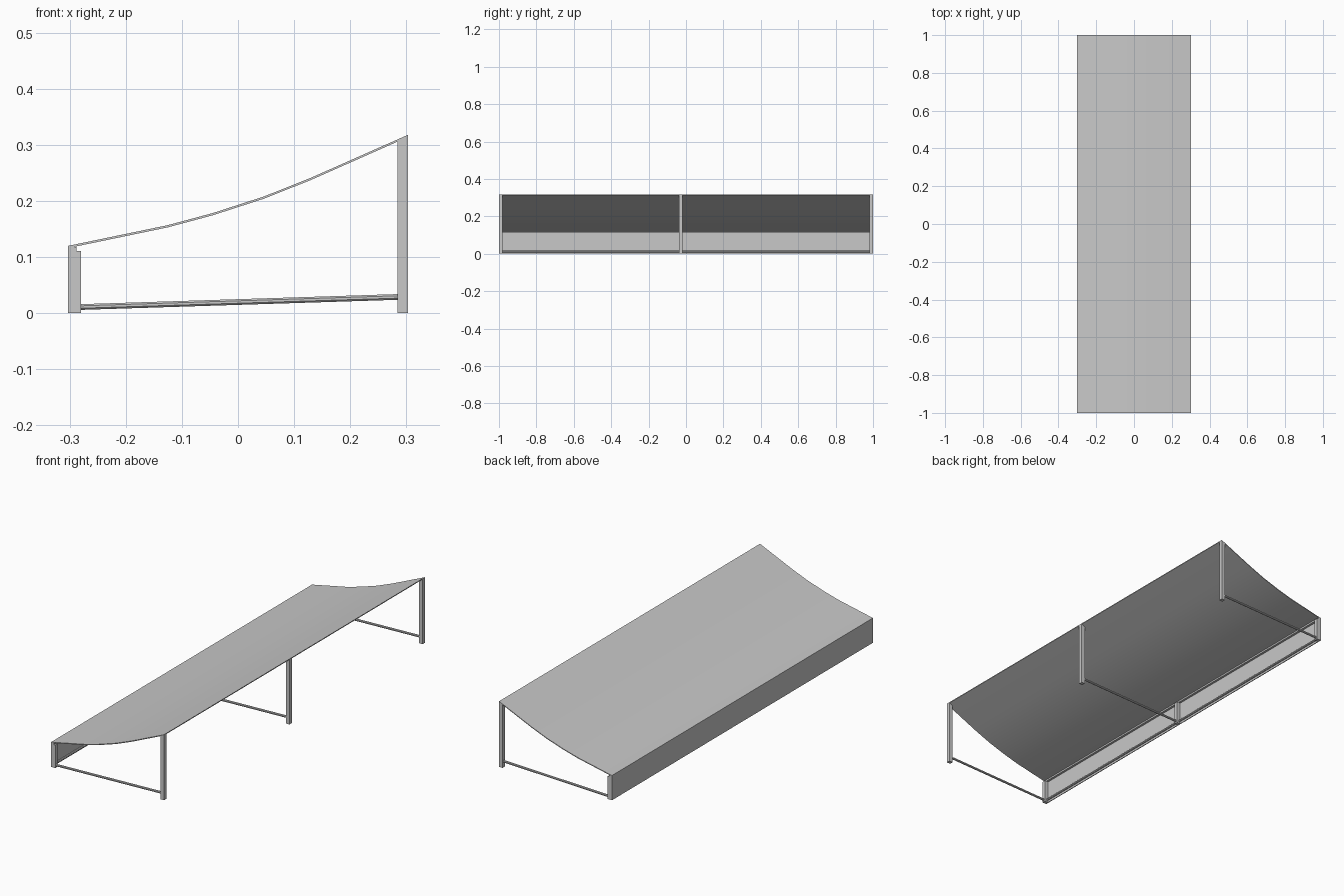
import bpy, bmesh, math
from mathutils import Vector

cube = bpy.data.objects.get("Cube")
if cube:
    bpy.data.objects.remove(cube, do_unlink=True)

grey = bpy.data.materials.new("light_grey")
grey.use_nodes = True
colour = (0.58, 0.58, 0.58, 1)
grey.diffuse_color = colour
grey.node_tree.nodes["Principled BSDF"].inputs["Base Color"].default_value = colour


def finish(name, bm):
    bmesh.ops.recalc_face_normals(bm, faces=bm.faces)
    mesh = bpy.data.meshes.new(name)
    bm.to_mesh(mesh)
    bm.free()
    mesh.materials.append(grey)
    obj = bpy.data.objects.new(name, mesh)
    bpy.context.collection.objects.link(obj)
    return obj


def prism(name, profile, y0, y1):
    """Extrude an (x, z) outline from y0 to y1."""
    bm = bmesh.new()
    face = bm.faces.new([bm.verts.new((x, y0, z)) for x, z in profile])
    ext = bmesh.ops.extrude_face_region(bm, geom=[face])
    moved = [v for v in ext["geom"] if isinstance(v, bmesh.types.BMVert)]
    bmesh.ops.translate(bm, verts=moved, vec=(0, y1 - y0, 0))
    return finish(name, bm)


def box(name, x0, x1, y0, y1, z0, z1):
    return prism(name, [(x0, z0), (x1, z0), (x1, z1), (x0, z1)], y0, y1)


def tube(name, a, b, radius=0.0055):
    """Eight-sided bar between two points, flat side up."""
    a, b = Vector(a), Vector(b)
    axis = (b - a).normalized()
    up = Vector((0, 0, 1))
    side = axis.cross(up).normalized()
    up = side.cross(axis)
    bm = bmesh.new()
    rings = []
    for p in (a, b):
        angles = [math.pi * (2 * i + 1) / 8 for i in range(8)]
        rings.append([bm.verts.new(p + radius * (side * math.cos(t) + up * math.sin(t)))
                      for t in angles])
    for i in range(8):
        j = (i + 1) % 8
        bm.faces.new((rings[0][i], rings[0][j], rings[1][j], rings[1][i]))
    for ring in rings:
        bm.faces.new(ring)
    return finish(name, bm)


# Curved roof sheet
top = [(-0.303, 0.120), (-0.125, 0.157), (-0.045, 0.1785),
       (0.046, 0.208), (0.129, 0.241), (0.303, 0.318)]
sheet = 0.004
roof = prism("roof", top + [(x, z - sheet) for x, z in reversed(top)], -1, 1)
bpy.context.view_layer.objects.active = roof
roof.select_set(True)
bpy.ops.object.shade_smooth_by_angle(angle=math.radians(30))
roof.select_set(False)

# Low wall with its top and bottom rails
box("wall_panel", -0.303, -0.299, -1, 1, 0, 0.117)
box("wall_top_rail", -0.299, -0.288, -0.983, 0.983, 0.110, 0.118)
tube("wall_bottom_rail", (-0.2935, -0.983, 0.012), (-0.2935, 0.983, 0.012))

# Three frames: short post, tall post and sloping tie bar
half = 0.009
for place, y in (("front", -0.991), ("middle", -0.029), ("back", 0.991)):
    box(place + "_short_post", -0.299, -0.28, y - half, y + half, 0, 0.111)
    box(place + "_short_post_top", -0.299, -0.288, y - half, y + half, 0.111, 0.118)
    prism(place + "_tall_post",
          [(0.284, 0), (0.303, 0), (0.303, 0.315), (0.284, 0.307)],
          y - half, y + half)
    tube(place + "_tie_bar", (-0.281, y, 0.011), (0.285, y, 0.029))
